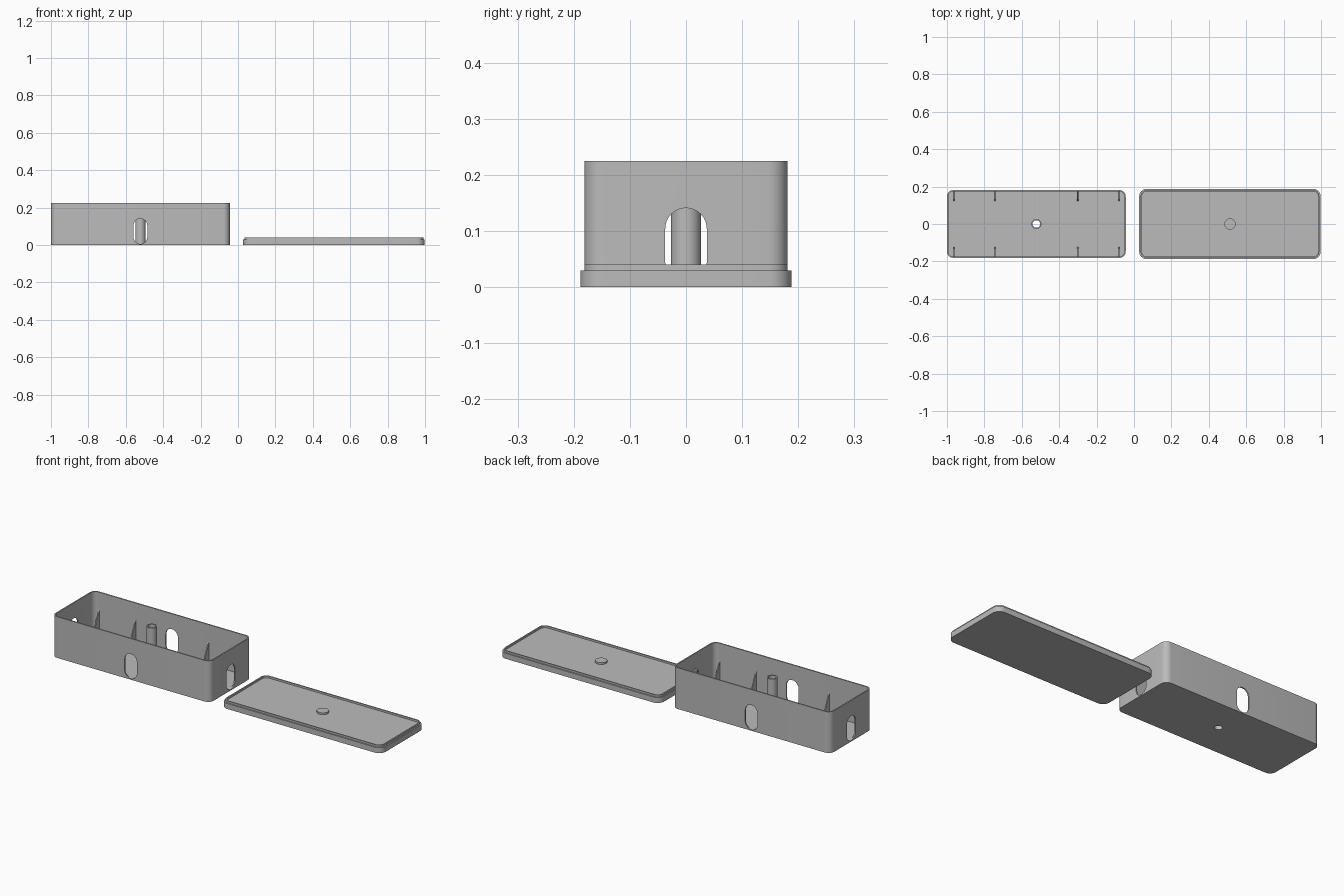
import bpy, bmesh, math
from mathutils import Matrix

old = bpy.data.objects.get("Cube")
if old:
    bpy.data.objects.remove(old, do_unlink=True)

grey = bpy.data.materials.new("plain_grey")
grey.use_nodes = True
colour = (0.5, 0.5, 0.5, 1)
grey.diffuse_color = colour
grey.node_tree.nodes["Principled BSDF"].inputs["Base Color"].default_value = colour


def rounded(hx, hy, r, n=8):
    """Outline of a rounded rectangle, counter-clockwise."""
    pts = []
    for k, (sx, sy) in enumerate([(1, 1), (-1, 1), (-1, -1), (1, -1)]):
        for i in range(n + 1):
            a = math.pi / 2 * (k + i / n)
            pts.append((sx * (hx - r) + r * math.cos(a), sy * (hy - r) + r * math.sin(a)))
    return pts


def circle(r, n=32):
    return [(r * math.cos(2 * math.pi * i / n), r * math.sin(2 * math.pi * i / n)) for i in range(n)]


def loft(name, rings, matrix=Matrix()):
    """Solid skinned through (outline, z) rings and capped at both ends."""
    bm = bmesh.new()
    loops = [[bm.verts.new((x, y, z)) for x, y in pts] for pts, z in rings]
    for a, b in zip(loops, loops[1:]):
        for i in range(len(a)):
            j = (i + 1) % len(a)
            bm.faces.new((a[i], a[j], b[j], b[i]))
    bm.faces.new(loops[0][::-1])
    bm.faces.new(loops[-1])
    bmesh.ops.recalc_face_normals(bm, faces=bm.faces)
    bm.transform(matrix)
    mesh = bpy.data.meshes.new(name)
    bm.to_mesh(mesh)
    bm.free()
    mesh.materials.append(grey)
    ob = bpy.data.objects.new(name, mesh)
    bpy.context.collection.objects.link(ob)
    return ob


def cut(target, cutter):
    cutter.hide_render = True
    cutter.hide_viewport = True
    mod = target.modifiers.new(cutter.name, "BOOLEAN")
    mod.operation = "DIFFERENCE"
    mod.solver = "EXACT"
    mod.object = cutter


def smooth(ob):
    bpy.ops.object.select_all(action="DESELECT")
    ob.select_set(True)
    bpy.context.view_layer.objects.active = ob
    bpy.ops.object.shade_smooth_by_angle(angle=math.radians(30))


BOX_X, LID_X = -0.522, 0.513
HX, HY, H, WALL, FLOOR, R = 0.478, 0.181, 0.225, 0.007, 0.007, 0.034
at_box = Matrix.Translation((BOX_X, 0, 0))
at_lid = Matrix.Translation((LID_X, 0, 0))

# Open box with a thin floor
box = loft("box_shell", [
    (rounded(HX, HY, R), 0),
    (rounded(HX, HY, R), H),
    (rounded(HX - WALL, HY - WALL, R - WALL), H),
    (rounded(HX - WALL, HY - WALL, R - WALL), FLOOR)], at_box)

# Round-ended slots through all four walls
slot = rounded(0.037, 0.0675, 0.0369)
upright = Matrix.Rotation(math.pi / 2, 4, "X")
for name, turn, reach in (("side_slot_cutter", 0, 0.3), ("end_slot_cutter", math.pi / 2, 0.6)):
    m = Matrix.Translation((BOX_X, 0, 0.0735)) @ Matrix.Rotation(turn, 4, "Z") @ upright
    cut(box, loft(name, [(slot, -reach), (slot, reach)], m))

# Hollow centre post, open through the floor
post = loft("centre_post", [(circle(0.027), 0.002), (circle(0.027), H)], at_box)
bore = loft("bore_cutter", [(circle(0.020), -0.05), (circle(0.020), H + 0.05)], at_box)
cut(box, bore)
cut(post, bore)

# Triangular ribs standing against the long walls
stand = Matrix(((0, 0, 1, 0), (1, 0, 0, 0), (0, 1, 0, 0), (0, 0, 0, 1)))
for side, sy in (("back", 1), ("front", -1)):
    y = sy * (HY - WALL / 2)
    tri = [(y, FLOOR / 2), (sy * 0.123, FLOOR / 2), (sy * 0.123, FLOOR + 0.008), (y, 0.14)]
    for i, dx in enumerate((-0.441, -0.221, 0.221, 0.441)):
        m = Matrix.Translation((BOX_X + dx, 0, 0)) @ stand
        loft(f"{side}_rib_{i + 1}", [(tri, -0.003), (tri, 0.003)], m)

# Lid tray with a stepped rim
LX, LY = 0.485, 0.188
lid = loft("lid", [
    (rounded(LX, LY, 0.04), 0),
    (rounded(LX, LY, 0.04), 0.03),
    (rounded(LX - 0.007, LY - 0.007, 0.033), 0.03),
    (rounded(LX - 0.007, LY - 0.007, 0.033), 0.04),
    (rounded(LX - 0.014, LY - 0.014, 0.026), 0.04),
    (rounded(LX - 0.014, LY - 0.014, 0.026), 0.03)], at_lid)
boss = loft("lid_boss", [(circle(0.03), 0.02), (circle(0.03), 0.04)], at_lid)

for ob in (box, post, lid, boss):
    smooth(ob)
